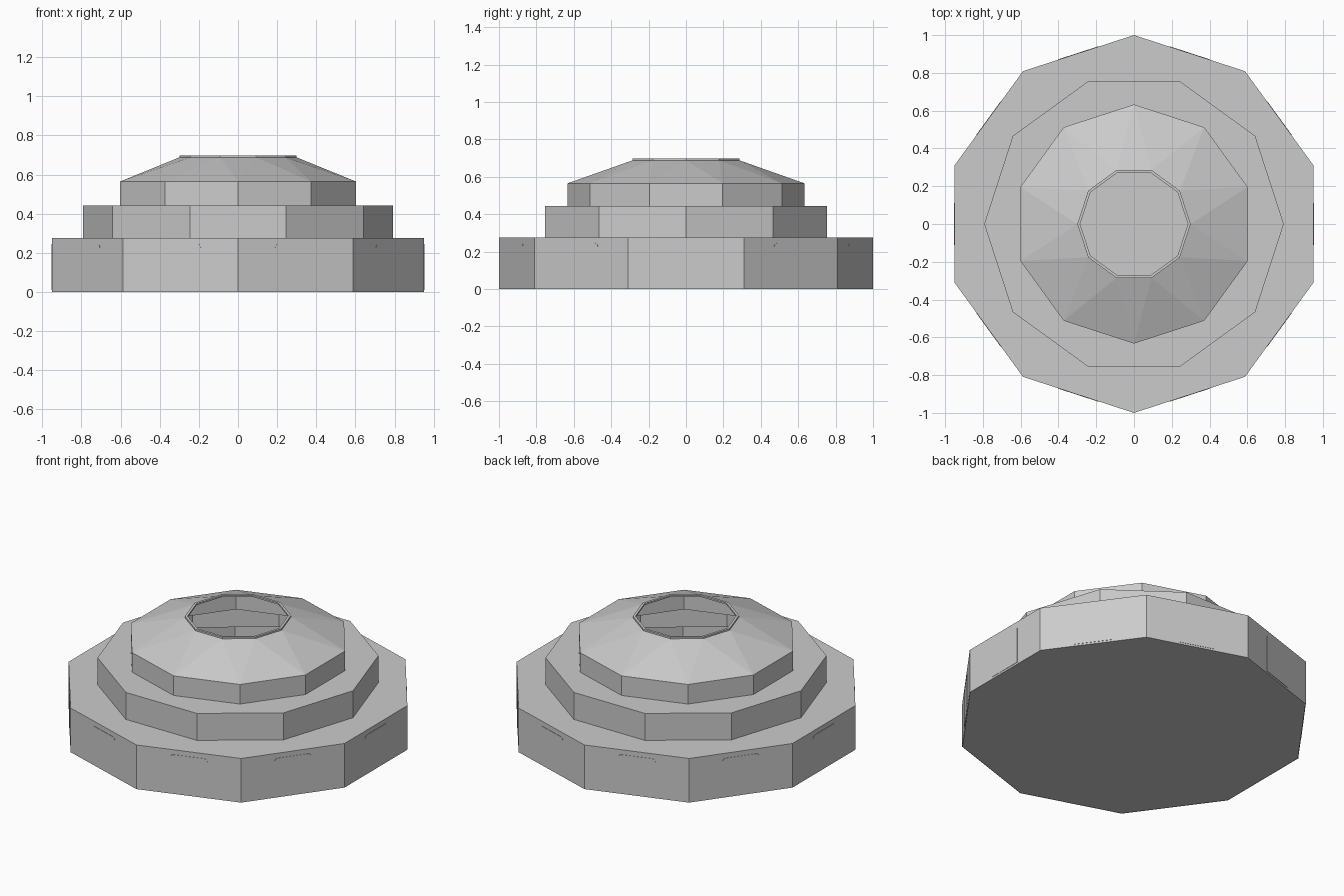
import bpy, bmesh, math

if "Cube" in bpy.data.objects:
    bpy.data.objects.remove(bpy.data.objects["Cube"])

N = 10
STEP = 2 * math.pi / N


def ring(bm, r, z, turn):
    return [bm.verts.new((r * math.cos(turn + i * STEP), r * math.sin(turn + i * STEP), z))
            for i in range(N)]


def bridge(bm, a, b):
    for i in range(N):
        j = (i + 1) % N
        bm.faces.new((a[i], a[j], b[j], b[i]))


def antiprism(bm, a, b):
    # b is turned half a step forward of a
    for i in range(N):
        j = (i + 1) % N
        bm.faces.new((a[i], a[j], b[i]))
        bm.faces.new((a[j], b[j], b[i]))


def finish(bm, name):
    me = bpy.data.meshes.new(name)
    bm.to_mesh(me)
    bm.free()
    ob = bpy.data.objects.new(name, me)
    bpy.context.collection.objects.link(ob)
    return ob


H = STEP / 2  # half-step turn: puts corners on the y axis

# Hollow stepped shell: walls, ledges, faceted roof and open rim
bm = bmesh.new()
low_a, low_b = ring(bm, 1.0, 0.0, H), ring(bm, 1.0, 0.275, H)
mid_a, mid_b = ring(bm, 0.793, 0.275, 2 * H), ring(bm, 0.793, 0.443, 2 * H)
top_a, top_b = ring(bm, 0.633, 0.443, 3 * H), ring(bm, 0.633, 0.565, 3 * H)
rim = [ring(bm, r, z, 4 * H) for r, z in
       ((0.30, 0.688), (0.30, 0.698), (0.285, 0.698), (0.285, 0.688))]
bridge(bm, low_a, low_b)
antiprism(bm, low_b, mid_a)
bridge(bm, mid_a, mid_b)
antiprism(bm, mid_b, top_a)
bridge(bm, top_a, top_b)
antiprism(bm, top_b, rim[0])
for a, b in zip(rim, rim[1:]):
    bridge(bm, a, b)
finish(bm, "stepped_shell")

# Floor slab
bm = bmesh.new()
a, b = ring(bm, 0.998, 0.0, H), ring(bm, 0.998, 0.01, H)
bm.faces.new(a[::-1])
bm.faces.new(b)
bridge(bm, a, b)
finish(bm, "floor")

# Narrow strip set in the floor
bm = bmesh.new()
bmesh.ops.create_cube(bm, size=1)
strip = finish(bm, "floor_strip")
strip.scale = (0.30, 0.014, 0.014)
strip.location = (0, 0, 0.007)

# Round-cornered door panels, one flush in each lower wall
half_w, z0, z1, rad, t = 0.11, 0.01, 0.245, 0.02, 0.002
outline = [(-half_w, z0), (half_w, z0)]
for sx, start in ((1, 0), (-1, math.pi / 2)):
    for k in range(4):
        ang = start + k * math.pi / 6
        outline.append((sx * (half_w - rad) + rad * math.cos(ang),
                        z1 - rad + rad * math.sin(ang)))
bm = bmesh.new()
apothem = math.cos(H)
face = bm.faces.new([bm.verts.new((apothem - t, y, z)) for y, z in outline])
ext = bmesh.ops.extrude_face_region(bm, geom=[face], use_keep_orig=True)
for v in ext["geom"]:
    if isinstance(v, bmesh.types.BMVert):
        v.co.x += 2 * t
bmesh.ops.recalc_face_normals(bm, faces=bm.faces)
door = finish(bm, "door_panel")
for i in range(1, N):
    copy = bpy.data.objects.new("door_panel_%d" % i, door.data)
    copy.rotation_euler.z = i * STEP
    bpy.context.collection.objects.link(copy)
